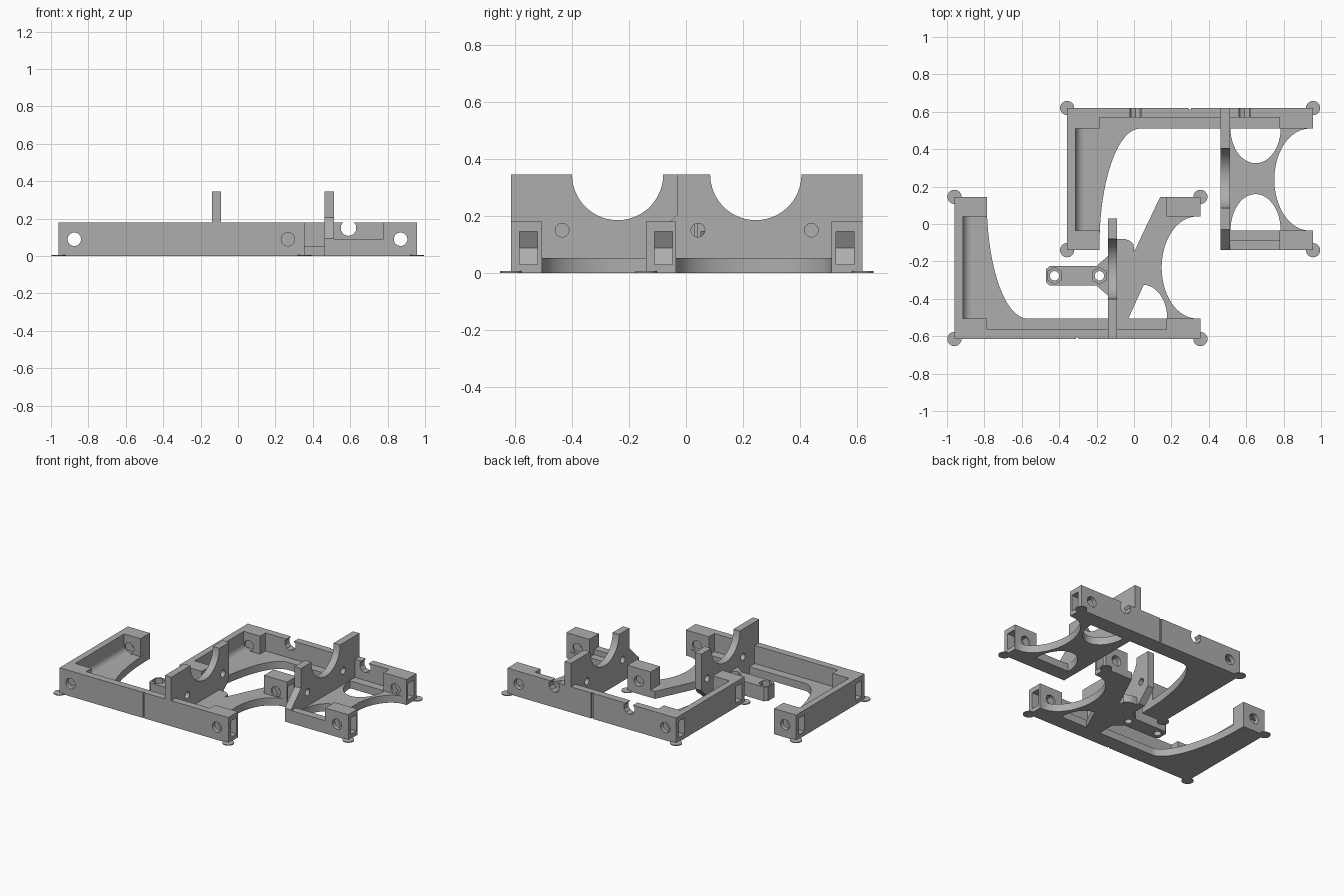
import bpy, bmesh, math
from math import radians, cos, sin

cube = bpy.data.objects.get("Cube")
if cube:
    bpy.data.objects.remove(cube, do_unlink=True)

mat = bpy.data.materials.new("plain grey")
mat.use_nodes = True
grey = (0.42, 0.42, 0.42, 1)
mat.diffuse_color = grey
mat.node_tree.nodes["Principled BSDF"].inputs["Base Color"].default_value = grey

# Each bracket has its own placement: the second is shifted and mirrored in y
PLACE = {
    "front": lambda x, y, z: (x, y, z),
    "back": lambda x, y, z: (x + 0.6025, 0.005 - y, z),
}
AXES = {
    "x": lambda a, b, h: (h, a, b),
    "y": lambda a, b, h: (a, h, b),
    "z": lambda a, b, h: (a, b, h),
}
FLOOR, RAIL, TOP = 0.053, 0.18, 0.345
LEFT, RIGHT, NEAR, FAR = -0.96, 0.355, -0.615, 0.145
BLOCK_L, BLOCK_R, IN_NEAR, IN_FAR = -0.787, 0.175, -0.505, 0.04
UP_A, UP_B = -0.14, -0.09


def arc(cx, cy, rx, ry, start, end, n=24):
    steps = [radians(start + (end - start) * i / n) for i in range(n + 1)]
    return [(cx + rx * cos(t), cy + ry * sin(t)) for t in steps]


def ring(cx, cy, r, n=32, turn=0):
    return arc(cx, cy, r, r, turn, turn + 360, n)[:-1]


def rect(a0, b0, a1, b1):
    return [(a0, b0), (a1, b0), (a1, b1), (a0, b1)]


def prism(name, pts, lo, hi, axis, side):
    """Extrude a closed outline along one axis."""
    place, turn = PLACE[side], AXES[axis]
    bm = bmesh.new()
    rows = [[bm.verts.new(place(*turn(a, b, h))) for a, b in pts] for h in (lo, hi)]
    bm.faces.new(rows[0])
    bm.faces.new(rows[1][::-1])
    for i in range(len(pts)):
        j = (i + 1) % len(pts)
        bm.faces.new((rows[0][i], rows[0][j], rows[1][j], rows[1][i]))
    bmesh.ops.recalc_face_normals(bm, faces=bm.faces)
    mesh = bpy.data.meshes.new(name)
    bm.to_mesh(mesh)
    bm.free()
    mesh.materials.append(mat)
    obj = bpy.data.objects.new(name, mesh)
    bpy.context.collection.objects.link(obj)
    return obj


def cut(obj, cutters):
    """Subtract the cutters, bake the result and remove them."""
    for c in cutters:
        c.hide_render = True
        mod = obj.modifiers.new("cut", "BOOLEAN")
        mod.operation, mod.solver, mod.object = "DIFFERENCE", "EXACT", c
    graph = bpy.context.evaluated_depsgraph_get()
    mesh = bpy.data.meshes.new_from_object(obj.evaluated_get(graph))
    obj.modifiers.clear()
    obj.data = mesh
    for c in cutters:
        bpy.data.objects.remove(c, do_unlink=True)


def nut_slot(left, far, side):
    """Hexagon-ended slot open at the outer end of a corner block."""
    x, s = (-0.875, -1) if left else (0.265, 1)
    y0, y1 = (0.052, 0.115) if far else (-0.584, -0.521)
    pts = [(x - s * 0.066, 0.0875), (x - s * 0.033, 0.145), (x + s * 0.15, 0.145),
           (x + s * 0.15, 0.03), (x - s * 0.033, 0.03)]
    return prism("slot_cutter", pts, y0, y1, "y", side)


def groove(side):
    return prism("groove_cutter", rect(-0.31, -0.7, -0.298, -0.607), -0.1, 0.3, "z", side)


CORNERS = [(left, far) for left in (True, False) for far in (True, False)]


def bracket(side):
    front = side == "front"

    # Floor plate with swept left edge and concave right end
    pts = [(LEFT, NEAR), (RIGHT, NEAR), (RIGHT, IN_NEAR)]
    pts += arc(0.335, -0.2325, 0.187, 0.2725, 270, 90, 40)
    pts += [(RIGHT, IN_FAR), (RIGHT, FAR)]
    if front:
        pts += [(0.14, FAR), (0, -0.15)] + arc(-0.06, -0.2, 0.09, 0.12, 50, 90, 8)
        pts += [(UP_A, -0.08)]
    else:
        pts += [(UP_A, FAR)]
    pts += [(UP_A, IN_NEAR)] + arc(-0.57, 0.12, 0.217, 0.625, 270, 180, 32)
    pts += [(BLOCK_L, FAR), (LEFT, FAR)]
    floor = prism(side + "_floor", pts, 0, FLOOR, "z", side)
    if front:
        window = [(-0.03, IN_NEAR)] + arc(0.0475, IN_NEAR, 0.13, 0.18, 88, 0)
        holes = [window]
    else:
        holes = [arc(0.0475, IN_NEAR, 0.134, 0.185, 180, 0),
                 arc(0.0475, IN_FAR, 0.134, 0.195, 180, 360)]
    cutters = [prism("window_cutter", h, -0.1, 0.2, "z", side) for h in holes]
    cut(floor, cutters + [groove(side)] + [nut_slot(l, f, side) for l, f in CORNERS])

    # Corner blocks with bolt holes, nut slots and disc feet
    for left, far in CORNERS:
        tag = f"{side}_{'left' if left else 'right'}_{'far' if far else 'near'}"
        x0, x1 = (LEFT, BLOCK_L) if left else (BLOCK_R, RIGHT)
        y0, y1 = (IN_FAR, FAR) if far else (NEAR, IN_NEAR)
        block = prism(tag + "_block", rect(x0, y0, x1, y1), 0, RAIL, "z", side)
        bolt = ring(-0.875 if left else 0.267, 0.09, 0.036)
        cut(block, [prism("bolt_cutter", bolt, y0 - 0.1, y1 + 0.1, "y", side),
                    nut_slot(left, far, side)])
        foot = ring(LEFT if left else RIGHT, FAR if far else NEAR, 0.038)
        prism(tag + "_foot", foot, 0, 0.006, "z", side)

    # Long rail, with cable notches on the back bracket
    rail = prism(side + "_long_rail", rect(BLOCK_L, NEAR, BLOCK_R, -0.565), 0, RAIL, "z", side)
    cutters = [groove(side)]
    if not front:
        for x in (-0.5945, -0.0115):
            notch = arc(x, 0.15, 0.043, 0.043, 126, 414, 8)
            notch += [(x + 0.026, 0.25), (x - 0.026, 0.25)]
            cutters.append(prism("notch_cutter", notch, -0.7, -0.5, "y", side))
        prism("back_low_wall", rect(UP_B, 0.092, BLOCK_R, FAR), 0, 0.09, "z", side)
    cut(rail, cutters)

    # End wall blending into the floor
    pts = [(LEFT, 0), (LEFT, RAIL), (-0.915, RAIL)]
    pts += arc(-0.87, 0.098, 0.045, 0.045, 180, 270, 10) + [(-0.87, 0)]
    prism(side + "_end_wall", pts, IN_NEAR, IN_FAR, "y", side)

    # Upright cradle with round saddle and two screw holes
    pts = [(NEAR, 0), (NEAR, TOP)] + arc(-0.24, TOP, 0.16, 0.16, 180, 360, 40)
    if front:
        pts += [(0.03, TOP), (0.03, 0.09), (-0.06, 0)]
    else:
        pts += [(0.035, TOP), (0.035, 0.205), (FAR, 0.095), (FAR, 0)]
    cradle = prism(side + "_cradle", pts, UP_A, UP_B, "x", side)
    cut(cradle, [prism("screw_cutter", ring(y, 0.15, 0.024), -0.3, 0.1, "x", side)
                 for y in (-0.435, -0.037)] + [groove(side)])


for name in PLACE:
    bracket(name)

# Connector tab with two hexagon recesses
half = [(-0.47, 0.035), (-0.45, 0.053), (-0.2, 0.053), (UP_A, 0.105)]
mid = -0.277
outline = [(x, mid - d) for x, d in half] + [(x, mid + d) for x, d in reversed(half)]
tab = prism("connector_tab", outline, 0, 0.1, "z", "front")
tab_cutters = []
for x in (-0.425, -0.185):
    tab_cutters.append(prism("tab_hole", ring(x, mid, 0.025), -0.1, 0.2, "z", "front"))
    tab_cutters.append(prism("tab_hex", ring(x, mid, 0.044, 6, 30), 0.055, 0.2, "z", "front"))
cut(tab, tab_cutters)

# Smooth the curved walls, keep the edges crisp
bpy.ops.object.select_all(action="DESELECT")
for obj in bpy.context.scene.objects:
    if obj.type == "MESH":
        obj.select_set(True)
        bpy.context.view_layer.objects.active = obj
bpy.ops.object.shade_smooth_by_angle(angle=radians(30))
